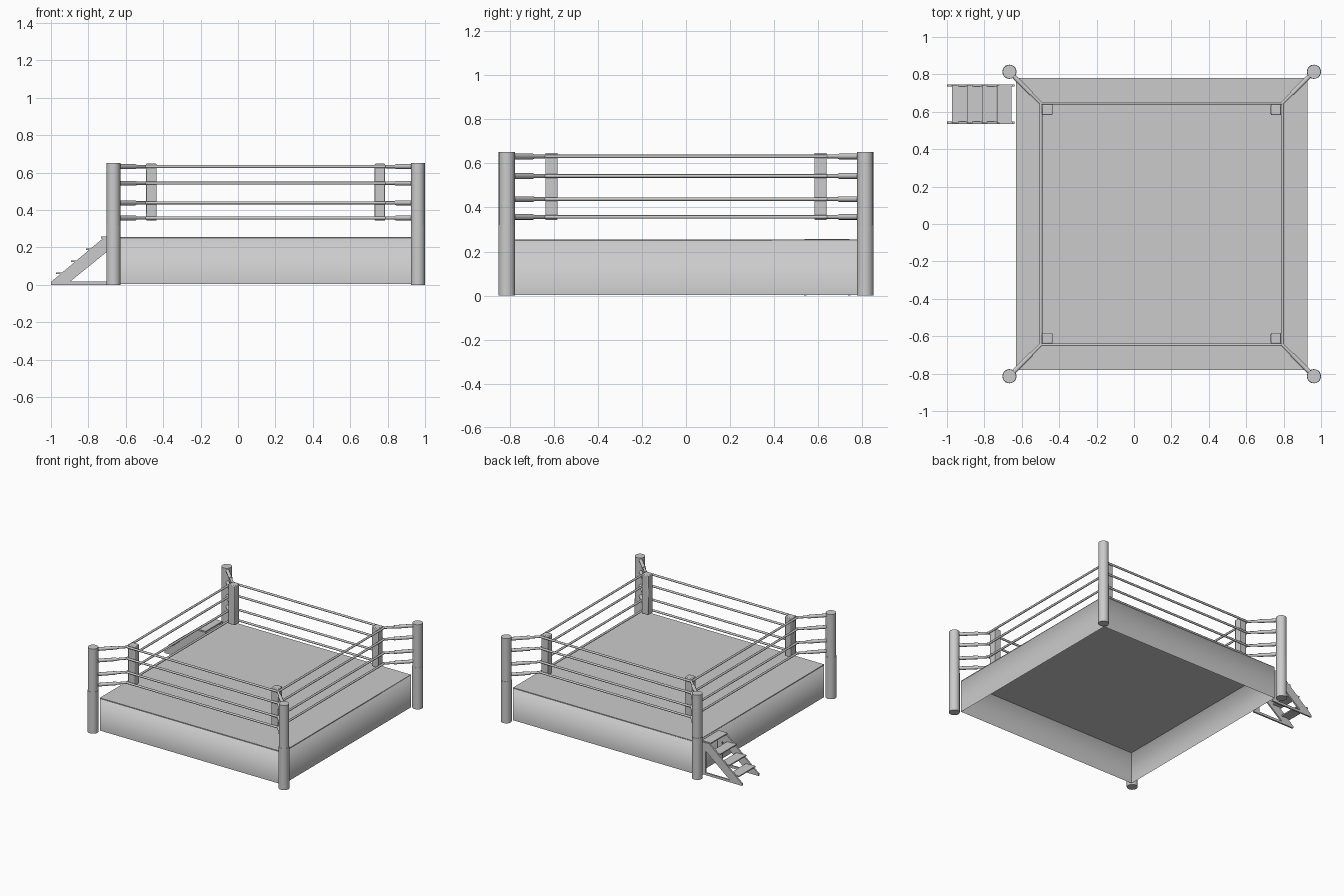
import bpy, bmesh, math
from mathutils import Vector, Matrix

cube = bpy.data.objects.get("Cube")
if cube:
    bpy.data.objects.remove(cube, do_unlink=True)

grey = bpy.data.materials.new("plain grey")
grey.use_nodes = True
colour = (0.6, 0.6, 0.6, 1)
grey.diffuse_color = colour
grey.node_tree.nodes["Principled BSDF"].inputs["Base Color"].default_value = colour

CX = 0.148                    # centre of the ring
HALF = 0.78                   # half width of the platform
DECK = 0.255                  # deck height
POST = 0.814                  # post offset from centre
ROPE = 0.646                  # rope offset from centre
ROPE_Z = (0.357, 0.438, 0.543, 0.632)
CORNERS = [(-1, -1), (1, -1), (1, 1), (-1, 1)]


def finish(name, bm, smooth=True):
    mesh = bpy.data.meshes.new(name)
    bm.to_mesh(mesh)
    bm.free()
    mesh.materials.append(grey)
    for p in mesh.polygons:
        p.use_smooth = smooth
    obj = bpy.data.objects.new(name, mesh)
    bpy.context.collection.objects.link(obj)
    if smooth:
        mesh.set_sharp_from_angle(angle=math.radians(50))
    return obj


def add_rod(bm, a, b, radius, sides=10):
    a, b = Vector(a), Vector(b)
    d = b - a
    rot = d.to_track_quat('Z', 'Y').to_matrix().to_4x4()
    bmesh.ops.create_cone(bm, cap_ends=True, segments=sides, radius1=radius,
                          radius2=radius, depth=d.length,
                          matrix=Matrix.Translation((a + b) / 2) @ rot)


def add_box(bm, lo, hi):
    lo, hi = Vector(lo), Vector(hi)
    m = Matrix.Translation((lo + hi) / 2) @ Matrix.Diagonal((*(hi - lo), 1))
    return bmesh.ops.create_cube(bm, size=1, matrix=m)["verts"]


def corner(s, off, z):
    return (CX + s[0] * off, s[1] * off, z)


# Deck plate
bm = bmesh.new()
add_box(bm, (CX - HALF, -HALF, DECK - 0.006), (CX + HALF, HALF, DECK))
finish("deck", bm, smooth=False)

# Open-bottomed skirt: each side is a wall with a soft folded top lip
bm = bmesh.new()
profile = [(HALF - 0.02, DECK - 0.003), (HALF, DECK - 0.003), (HALF, 0.003)]
for i in range(4):
    turn = Matrix.Translation((CX, 0, 0)) @ Matrix.Rotation(i * math.pi / 2, 4, 'Z')
    rows = [[bm.verts.new(turn @ Vector((x, -r, z))) for x in (-HALF, HALF)]
            for r, z in profile]
    for up, low in zip(rows, rows[1:]):
        bm.faces.new((low[0], low[1], up[1], up[0]))
skirt = finish("skirt", bm)
for e in skirt.data.edges:
    e.use_edge_sharp = False

# Corner posts with a joint at half height
bm = bmesh.new()
for s in CORNERS:
    add_rod(bm, corner(s, POST, 0), corner(s, POST, 0.32), 0.038, 20)
    add_rod(bm, corner(s, POST, 0.32), corner(s, POST, 0.652), 0.0365, 20)
finish("corner_posts", bm)

# Ropes around the ring
bm = bmesh.new()
for z in ROPE_Z:
    for i, s in enumerate(CORNERS):
        add_rod(bm, corner(s, ROPE, z), corner(CORNERS[(i + 1) % 4], ROPE, z), 0.008)
finish("ropes", bm)

# Turnbuckles joining ropes to posts
bm = bmesh.new()
for z in ROPE_Z:
    for s in CORNERS:
        add_rod(bm, corner(s, POST, z), corner(s, ROPE - 0.005, z), 0.009)
        add_rod(bm, corner(s, POST - 0.025, z), corner(s, ROPE + 0.05, z), 0.013)
finish("turnbuckles", bm)

# Corner pads inside the ropes
bm = bmesh.new()
for s in CORNERS:
    x, y, _ = corner(s, 0.611, 0)
    add_box(bm, (x - 0.028, y - 0.028, 0.343), (x + 0.028, y + 0.028, 0.648))
pads = finish("corner_pads", bm)
bevel = pads.modifiers.new("soft edges", 'BEVEL')
bevel.width = 0.005
bevel.segments = 2

# Stairs: slanted side boards, base rails, uprights
Y0, Y1 = 0.535, 0.747
bm = bmesh.new()
for y in (Y0, Y1 - 0.012):
    side = [(-1.0, 0.015), (-0.9, 0.015), (-0.69, 0.185), (-0.69, 0.25), (-0.72, 0.25)]
    face = bm.faces.new([bm.verts.new((x, y, z)) for x, z in side])
    new = bmesh.ops.extrude_face_region(bm, geom=[face])["geom"]
    bmesh.ops.translate(bm, vec=(0, 0.012, 0),
                        verts=[v for v in new if isinstance(v, bmesh.types.BMVert)])
    add_box(bm, (-1.0, y, 0), (-0.64, y + 0.012, 0.018))
    add_box(bm, (-0.69, y, 0.018), (-0.65, y + 0.012, 0.25))
bmesh.ops.recalc_face_normals(bm, faces=bm.faces)
finish("stair_frame", bm, smooth=False)

# Stair treads
bm = bmesh.new()
for i in range(4):
    x, z = -0.972 + i * 0.08, 0.058 + i * 0.0635
    add_box(bm, (x, Y0 + 0.004, z), (x + 0.078, Y1 - 0.004, z + 0.009))
finish("stair_treads", bm, smooth=False)
